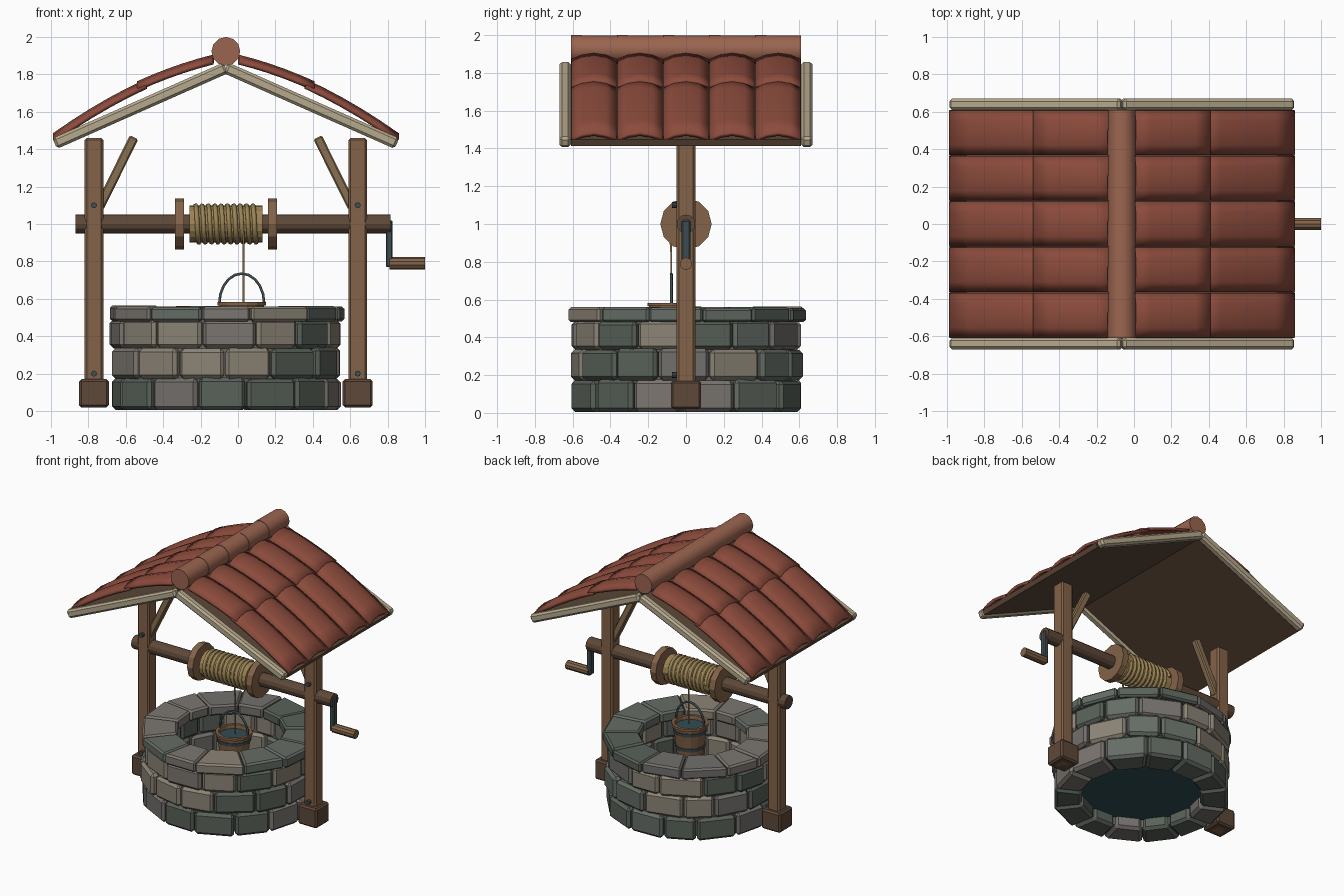
import bpy, bmesh, math, random
from mathutils import Matrix, Vector

if "Cube" in bpy.data.objects:
    bpy.data.objects.remove(bpy.data.objects["Cube"])

random.seed(4)
CX = -0.065          # centre line of well and roof
BX, BY = 0.02, -0.078  # bucket axis


def mat(name, r, g, b):
    m = bpy.data.materials.new(name)
    m.diffuse_color = (r, g, b, 1)
    m.use_nodes = True
    m.node_tree.nodes["Principled BSDF"].inputs["Base Color"].default_value = m.diffuse_color
    return m


WOOD = mat("wood", 0.23, 0.125, 0.065)
DARK = mat("dark_wood", 0.11, 0.065, 0.04)
BRACE = mat("brace_wood", 0.25, 0.16, 0.08)
TRIM = mat("pale_trim", 0.47, 0.40, 0.27)
TILE = mat("red_tile", 0.26, 0.07, 0.045)
RIDGE = mat("ridge_clay", 0.33, 0.13, 0.08)
ROPE = mat("rope", 0.33, 0.23, 0.09)
IRON = mat("iron", 0.05, 0.075, 0.085)
WATER = mat("water", 0.03, 0.075, 0.085)
MORTAR = mat("mortar", 0.14, 0.13, 0.11)
STONES = [mat("stone_%d" % i, *c) for i, c in enumerate(
    [(0.17, 0.16, 0.15), (0.26, 0.23, 0.18), (0.10, 0.12, 0.10), (0.20, 0.18, 0.16), (0.13, 0.15, 0.13)])]


def finish(name, bm, mats, smooth=False):
    me = bpy.data.meshes.new(name)
    bm.to_mesh(me)
    bm.free()
    for m in mats:
        me.materials.append(m)
    ob = bpy.data.objects.new(name, me)
    bpy.context.collection.objects.link(ob)
    if smooth:
        bpy.ops.object.select_all(action='DESELECT')
        ob.select_set(True)
        bpy.context.view_layer.objects.active = ob
        bpy.ops.object.shade_smooth_by_angle(angle=math.radians(40))
    return ob


def box(name, c, size, m, bevel=0.0, rot_y=0.0):
    bm = bmesh.new()
    bmesh.ops.create_cube(bm, size=1)
    bmesh.ops.scale(bm, vec=size, verts=bm.verts)
    if bevel:
        bmesh.ops.bevel(bm, geom=bm.edges[:], offset=bevel, segments=1, affect='EDGES')
    bmesh.ops.transform(bm, matrix=Matrix.Translation(c) @ Matrix.Rotation(rot_y, 4, 'Y'), verts=bm.verts)
    return finish(name, bm, [m])


def rod(name, p0, p1, r, m, n=12, r2=None, smooth=False):
    p0, p1 = Vector(p0), Vector(p1)
    bm = bmesh.new()
    bmesh.ops.create_cone(bm, cap_ends=True, segments=n, radius1=r, radius2=r if r2 is None else r2,
                          depth=(p1 - p0).length)
    q = (p1 - p0).to_track_quat('Z', 'Y').to_matrix().to_4x4()
    bmesh.ops.transform(bm, matrix=Matrix.Translation((p0 + p1) / 2) @ q, verts=bm.verts)
    return finish(name, bm, [m], smooth)


def lathe(name, profile, c, m, n=16):
    """Closed (r, z) profile turned about the vertical through c."""
    bm = bmesh.new()
    rings = [[bm.verts.new((c[0] + r * math.cos(2 * math.pi * i / n), c[1] + r * math.sin(2 * math.pi * i / n), z))
              for r, z in profile] for i in range(n)]
    k = len(profile)
    for i in range(n):
        a, b = rings[i], rings[(i + 1) % n]
        for j in range(k):
            bm.faces.new((a[j], b[j], b[(j + 1) % k], a[(j + 1) % k]))
    bmesh.ops.recalc_face_normals(bm, faces=bm.faces)
    return finish(name, bm, [m])


def tube(name, pts, r, m, res=2):
    cu = bpy.data.curves.new(name, 'CURVE')
    cu.dimensions = '3D'
    cu.bevel_depth, cu.bevel_resolution, cu.use_fill_caps = r, res, True
    sp = cu.splines.new('POLY')
    sp.points.add(len(pts) - 1)
    for p, co in zip(sp.points, pts):
        p.co = (*co, 1)
    cu.materials.append(m)
    ob = bpy.data.objects.new(name, cu)
    bpy.context.collection.objects.link(ob)
    return ob


def course(name, n, r_in, r_out, z0, z1, phase, gap, bevel):
    """Ring of bevelled wedge stones in mixed greys."""
    bm = bmesh.new()
    step = 2 * math.pi / n
    cuts = [-math.pi / 2 + (i - 0.5 + phase) * step + random.uniform(-0.12, 0.12) * step for i in range(n)]
    for i in range(n):
        a0 = cuts[i] + gap
        a1 = cuts[(i + 1) % n] + (2 * math.pi if i == n - 1 else 0) - gap
        ro, top = r_out + random.uniform(-0.014, 0.008), z1 + random.uniform(-0.005, 0.004)
        v = [bm.verts.new((CX + r * math.cos(a), r * math.sin(a), z))
             for z in (z0, top) for r, a in ((r_in, a0), (ro, a0), (ro, a1), (r_in, a1))]
        k = random.randrange(len(STONES))
        for f in ((3, 2, 1, 0), (4, 5, 6, 7), (0, 1, 5, 4), (1, 2, 6, 5), (2, 3, 7, 6), (3, 0, 4, 7)):
            bm.faces.new([v[j] for j in f]).material_index = k
    bmesh.ops.recalc_face_normals(bm, faces=bm.faces)
    bmesh.ops.bevel(bm, geom=bm.edges[:], offset=bevel, segments=1, affect='EDGES', material=-1)
    return finish(name, bm, STONES)


# Stone wall, mortar core and water
course("wall_course_bottom", 14, 0.42, 0.622, 0.005, 0.175, 0.0, 0.007, 0.02)
course("wall_course_middle", 14, 0.42, 0.622, 0.172, 0.338, 0.5, 0.007, 0.02)
course("wall_course_top", 14, 0.42, 0.622, 0.335, 0.49, 0.0, 0.007, 0.02)
course("wall_cap_stones", 13, 0.38, 0.638, 0.48, 0.56, 0.0, 0.004, 0.013)
lathe("mortar_core", [(0.435, 0.03), (0.575, 0.03), (0.575, 0.5), (0.435, 0.5)], (CX, 0), MORTAR, 28)
rod("well_water", (CX, 0, 0.09), (CX, 0, 0.10), 0.44, WATER, 28)

# Posts, feet, braces and bolts
for s, side in ((-1, "left"), (1, "right")):
    x = CX + s * 0.705
    box(side + "_post", (x, 0, 0.74), (0.1, 0.1, 1.44), WOOD, 0.012)
    box(side + "_post_foot", (x, 0, 0.095), (0.16, 0.16, 0.15), DARK, 0.012)
    box(side + "_brace", (CX + s * 0.584, 0, 1.275), (0.05, 0.05, 0.42), BRACE, 0.008, -s * 0.46)
    for z in (0.2, 1.1):
        rod(side + "_post_bolt", (x, -0.045, z), (x, -0.075, z), 0.016, IRON, 8)

# Axle, drum and crank
rod("axle", (-0.87, 0, 1), (0.815, 0, 1), 0.05, DARK, 12)
rod("drum", (-0.26, 0, 1), (0.13, 0, 1), 0.1, ROPE, 16)
for x in (-0.3125, 0.185):
    rod("drum_flange", (x - 0.024, 0, 1), (x + 0.024, 0, 1), 0.136, WOOD, 12)
box("crank_arm", (0.808, 0, 0.895), (0.036, 0.045, 0.25), IRON, 0.006)
rod("crank_handle", (0.81, 0, 0.79), (1.0, 0, 0.79), 0.033, WOOD, 10)

# Wound rope and hanging rope
turns, per = 10, 14
tube("wound_rope", [(-0.235 + 0.34 * i / (turns * per), 0.1 * math.cos(2 * math.pi * i / per),
                     1 + 0.1 * math.sin(2 * math.pi * i / per)) for i in range(turns * per + 1)], 0.013, ROPE, 1)
tube("hanging_rope", [(0.03, -0.085, 0.95), (0.03, BY, 0.85), (0.03, BY, 0.57)], 0.006, ROPE, 1)

# Bucket with bands, water and bail
lathe("bucket", [(0.002, 0.36), (0.095, 0.36), (0.12, 0.565), (0.13, 0.565), (0.13, 0.583),
                 (0.108, 0.583), (0.086, 0.38), (0.002, 0.38)], (BX, BY), WOOD, 14)
for z in (0.41, 0.53):
    r = 0.095 + (z - 0.36) * 0.122
    lathe("bucket_band", [(r - 0.01, z - 0.012), (r + 0.005, z - 0.012), (r + 0.008, z + 0.012), (r - 0.01, z + 0.012)],
          (BX, BY), IRON, 14)
rod("bucket_water", (BX, BY, 0.545), (BX, BY, 0.555), 0.105, WATER, 14)
tube("bucket_bail", [(BX - 0.12 * math.cos(math.pi * i / 10), BY, 0.575 + 0.16 * math.sin(math.pi * i / 10))
                     for i in range(11)], 0.008, IRON, 1)

# Roof deck, barge trim and ridge
ang = math.atan2(0.405, 0.915)
for s, side in ((-1, "left"), (1, "right")):
    mid = (CX + s * 0.4575, 1.6325)
    box(side + "_roof_deck", (mid[0], 0, mid[1]), (1.0, 1.22, 0.035), DARK, 0, s * ang)
    for y in (-0.64, 0.64):
        box(side + "_roof_trim", (mid[0], y, mid[1]), (1.0, 0.06, 0.062), TRIM, 0.014, s * ang)
for i in range(5):
    y = -0.61 + i * 0.244
    rod("ridge_cap", (CX, y, 1.923), (CX, y + 0.244, 1.923), 0.077, RIDGE, 12, 0.074, True)


def tile_z(d):
    t = d - 0.07
    return 1.905 - 0.2717 * t - 0.2568 * t * t


# Arched tiles, five columns and two overlapping rows on each slope
for s, side in ((-1, "left"), (1, "right")):
    for row, (d0, d1, lift) in enumerate(((0.07, 0.475, 0.010), (0.43, 0.925, 0.0))):
        bm = bmesh.new()
        for col in range(5):
            yc = (col - 2) * 0.244
            grid = []
            for i in range(6):
                t = i / 5
                d = d0 + (d1 - d0) * t
                grid.append([bm.verts.new((CX + s * d, yc + 0.119 * v,
                                           tile_z(d) + lift * t - 0.032 * v * v))
                             for v in (-1, -0.55, 0, 0.55, 1)])
            for a, b in zip(grid, grid[1:]):
                for j in range(4):
                    f = bm.faces.new((a[j], a[j + 1], b[j + 1], b[j]))
                    f.normal_update()
                    if f.normal.z < 0:
                        f.normal_flip()
        ob = finish("%s_%s_tiles" % (side, ("upper", "lower")[row]), bm, [TILE], True)
        so = ob.modifiers.new("thickness", 'SOLIDIFY')
        so.thickness, so.offset = 0.022, -1
